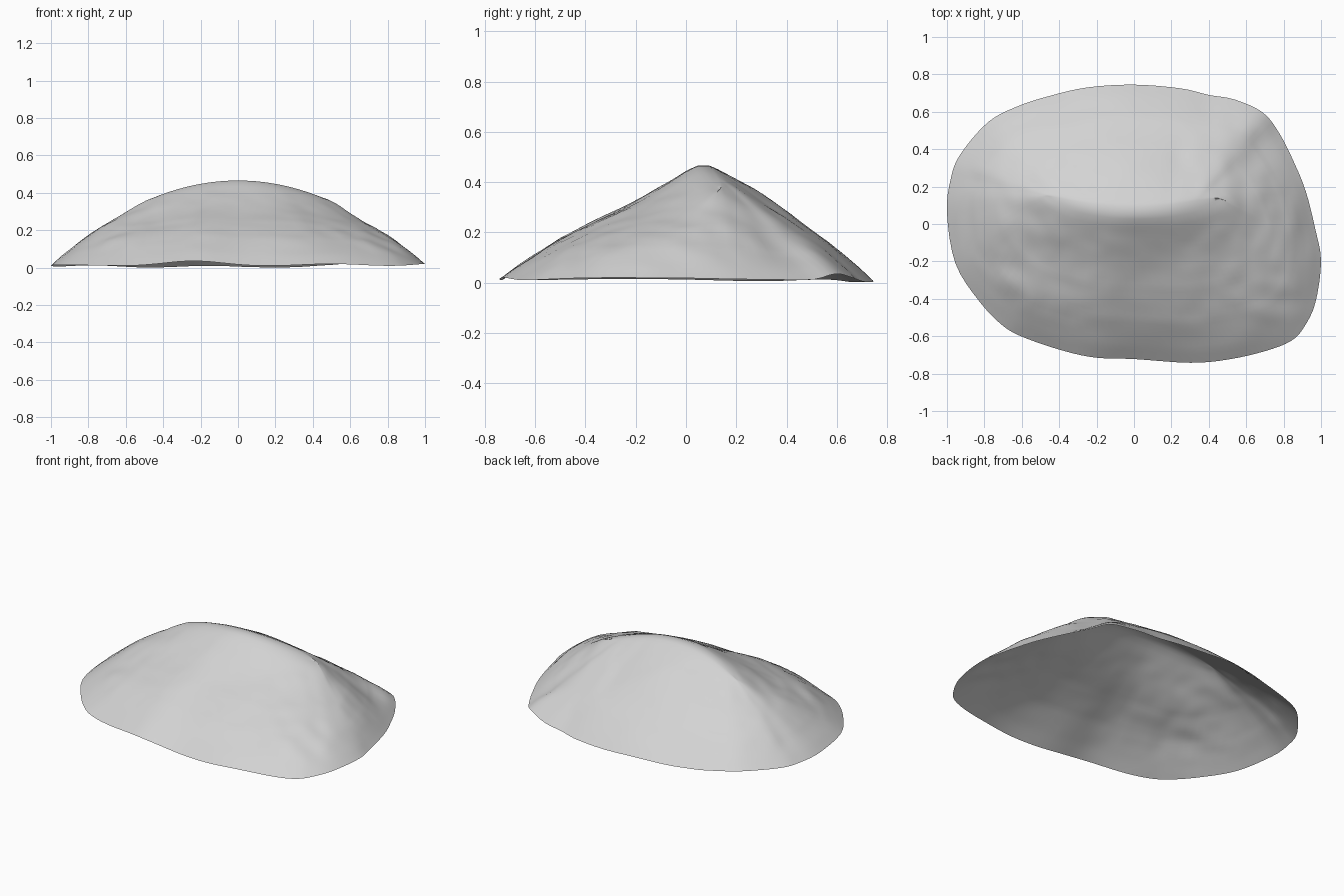
import bpy, bmesh, math
from mathutils import Vector, noise

if "Cube" in bpy.data.objects:
    bpy.data.objects.remove(bpy.data.objects["Cube"])

# Base outline (counter-clockwise, seen from above)
OUTLINE = [(1, -.2), (.97, -.03), (.92, .17), (.86, .32), (.78, .48), (.69, .595), (.54, .665),
           (.4, .69), (.25, .725), (0, .745), (-.25, .73), (-.45, .685), (-.62, .63),
           (-.78, .545), (-.93, .37), (-.98, .24), (-1, .06), (-.955, -.21), (-.83, -.41),
           (-.7, -.545), (-.58, -.61), (-.37, -.68), (-.2, -.715), (0, -.722), (.3, -.742),
           (.5, -.725), (.7, -.68), (.84, -.625), (.91, -.55), (.97, -.42)]
# Slope profile: distance from ridge to rim against share of the height
SLOPE = [(0, 1), (.05, .97), (.12, .91), (.2, .835), (.31, .735), (.5, .57), (.73, .34), (.91, .12), (1, 0)]
SUB, RINGS = 4, 36


def smooth_outline():
    pts = [Vector((x, y, 0)) for x, y in OUTLINE]
    n = len(pts)
    out = []
    for i in range(n):
        a, b, c, d = (pts[(i + k) % n] for k in (-1, 0, 1, 2))
        for j in range(SUB):
            t = j / SUB
            out.append(.5 * (2 * b + (c - a) * t + (2 * a - 5 * b + 4 * c - d) * t * t
                             + (3 * b - a - 3 * c + d) * t ** 3))
    return out


def slope(t):
    for (t0, h0), (t1, h1) in zip(SLOPE, SLOPE[1:]):
        if t <= t1:
            return h0 + (h1 - h0) * (t - t0) / (t1 - t0)
    return 0


def bump(x, c, w):
    return math.exp(-((x - c) / w) ** 2)


def rim_height(p):
    # gently waving lower edge, lifted at the front centre and back right
    z = .015 + .005 * math.sin(9 * p.x + 4 * p.y)
    if p.y < 0:
        z += .016 * bump(p.x, -.25, .2)
    elif p.x > 0:
        z += .025 * bump(p.y, .6, .06)
    return max(.002, z - .01 * max(0, p.y) / .74)


# Mound: an open shell of rings running from a narrow curved crest out to the rim
bm = bmesh.new()
rim = smooth_outline()
rings = []
for k in range(RINGS + 1):
    t = k / RINGS
    ring = []
    for p in rim:
        rx = .46 * p.x
        ry = .07 + .35 * rx * rx + .03 * p.y
        top = .466 - .45 * rx * rx
        x, y = rx + (p.x - rx) * t, ry + (p.y - ry) * t
        low = rim_height(p)
        z = low + (top - low) * slope(t)
        # front slightly hollow, back slightly full, back right corner sunk
        edge = min(1, 4 * (1 - t), 8 * t)
        z -= edge * .02 * bump(t, .4, .35) * max(0, -p.y) / .74
        z += edge * .012 * bump(t, .3, .18) * max(0, p.y) / .74 * bump(p.x, 0, .5)
        z -= edge * .035 * bump(x, .62, .2) * bump(y, .4, .17)
        # weathered bumps, rougher towards the two ends and fading at rim and crest
        fade = min(1, 5 * (1 - t), 5 * t)
        amp = .006 + .009 * min(1, abs(x) / .7)
        z += fade * amp * noise.noise(Vector((x * 4, y * 4, 2.3)))
        z += fade * amp * .4 * noise.noise(Vector((x * 11, y * 11, 7.1)))
        ring.append(bm.verts.new((x, y, z)))
    rings.append(ring)
n = len(rim)
for a, b in zip(rings, rings[1:]):
    for i in range(n):
        j = (i + 1) % n
        bm.faces.new((a[i], b[i], b[j], a[j]))

# Crest: strips joining the front and back halves of the innermost ring
crest = rings[0]
right = max(range(n), key=lambda i: crest[i].co.x)
left = min(range(n), key=lambda i: crest[i].co.x)
back = [crest[(right + k) % n] for k in range((left - right) % n + 1)]
front = [crest[(right - k) % n] for k in range((right - left) % n + 1)]
i = j = 0
while i < len(back) - 1 or j < len(front) - 1:
    step_back = j == len(front) - 1 or (i < len(back) - 1 and back[i + 1].co.x > front[j + 1].co.x)
    nxt = back[i + 1] if step_back else front[j + 1]
    tri = (back[i], nxt, front[j])
    if len(set(tri)) == 3:
        bm.faces.new(tri)
    if step_back:
        i += 1
    else:
        j += 1

bmesh.ops.recalc_face_normals(bm, faces=bm.faces)
if sum(f.normal.z for f in bm.faces) < 0:
    bmesh.ops.reverse_faces(bm, faces=bm.faces)
for f in bm.faces:
    f.smooth = True

mesh = bpy.data.meshes.new("mound")
bm.to_mesh(mesh)
bm.free()
mound = bpy.data.objects.new("mound", mesh)
bpy.context.collection.objects.link(mound)

grey = bpy.data.materials.new("stone grey")
grey.diffuse_color = (.65, .65, .65, 1)
grey.use_nodes = True
grey.node_tree.nodes["Principled BSDF"].inputs["Base Color"].default_value = grey.diffuse_color
mesh.materials.append(grey)
